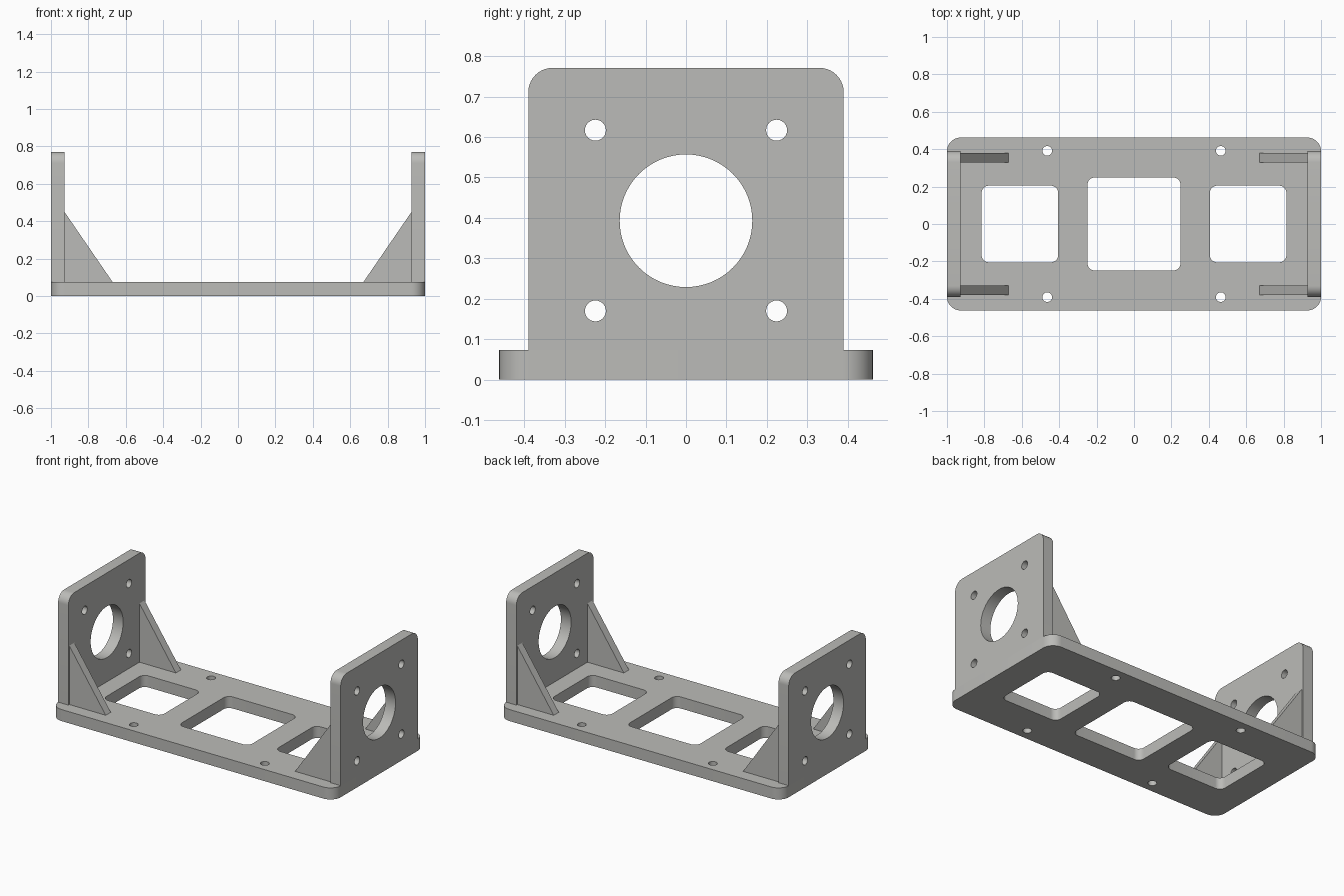
import bpy, bmesh, math
from mathutils import Matrix, Vector

if "Cube" in bpy.data.objects:
    bpy.data.objects.remove(bpy.data.objects["Cube"])

metal = bpy.data.materials.new("light grey metal")
metal.diffuse_color = (0.5, 0.5, 0.48, 1)
metal.use_nodes = True
metal.node_tree.nodes["Principled BSDF"].inputs["Base Color"].default_value = metal.diffuse_color


def circle(cx, cy, r, n=48):
    return [(cx + r * math.cos(2 * math.pi * i / n), cy + r * math.sin(2 * math.pi * i / n))
            for i in range(n)]


def rounded_rect(x0, y0, x1, y1, radii, n=10):
    """Counter-clockwise outline; radii order: low-left, low-right, top-right, top-left."""
    corners = [(x0, y0, 1, 1), (x1, y0, -1, 1), (x1, y1, -1, -1), (x0, y1, 1, -1)]
    pts = []
    for k, ((x, y, sx, sy), r) in enumerate(zip(corners, radii)):
        if r == 0:
            pts.append((x, y))
            continue
        for i in range(n + 1):
            a = math.pi + (k + i / n) * math.pi / 2
            pts.append((x + sx * r + r * math.cos(a), y + sy * r + r * math.sin(a)))
    return pts


def plate(name, loops, thickness, matrix):
    """Extrude an outline with holes along local z and place it with a matrix."""
    bm = bmesh.new()
    edges = []
    for loop in loops:
        vs = [bm.verts.new((x, y, 0)) for x, y in loop]
        edges += [bm.edges.new((vs[i - 1], vs[i])) for i in range(len(vs))]
    bmesh.ops.triangle_fill(bm, edges=edges, use_beauty=True, use_dissolve=False,
                            normal=Vector((0, 0, 1)))
    top = bmesh.ops.extrude_face_region(bm, geom=bm.faces[:], use_keep_orig=True)["geom"]
    bmesh.ops.translate(bm, vec=(0, 0, thickness),
                        verts=[g for g in top if isinstance(g, bmesh.types.BMVert)])
    bm.transform(matrix)
    bmesh.ops.recalc_face_normals(bm, faces=bm.faces[:])
    mesh = bpy.data.meshes.new(name)
    bm.to_mesh(mesh)
    bm.free()
    mesh.materials.append(metal)
    obj = bpy.data.objects.new(name, mesh)
    bpy.context.collection.objects.link(obj)
    bpy.ops.object.select_all(action='DESELECT')
    obj.select_set(True)
    bpy.context.view_layer.objects.active = obj
    bpy.ops.object.shade_smooth_by_angle(angle=math.radians(30))
    return obj


BASE_T = 0.074   # base thickness
WALL_T = 0.072   # end wall thickness

# Base plate: three rounded windows and four mounting holes
base = [rounded_rect(-1, -0.462, 1, 0.462, [0.073] * 4),
        rounded_rect(-0.249, -0.249, 0.249, 0.249, [0.04] * 4)]
for s in (-1, 1):
    base.append(rounded_rect(s * 0.61 - 0.205, -0.205, s * 0.61 + 0.205, 0.205, [0.04] * 4))
    base += [circle(s * 0.464, y, 0.026, 24) for y in (-0.391, 0.391)]
plate("base_plate", base, BASE_T, Matrix())

# Local (x, y, z) to world (y, z, x) for walls, and to (x, z, -y) for braces
wall_axes = Matrix(((0, 0, 1, 0), (1, 0, 0, 0), (0, 1, 0, 0), (0, 0, 0, 1)))
brace_axes = Matrix.Rotation(math.pi / 2, 4, 'X')

for side, s in (("left", -1), ("right", 1)):
    # End wall with a large bore and four bolt holes
    wall = [rounded_rect(-0.39, BASE_T, 0.39, 0.771, [0, 0, 0.06, 0.06]),
            circle(0, 0.393, 0.164, 64)]
    wall += [circle(y, z, 0.026, 24) for y in (-0.224, 0.224) for z in (0.17, 0.617)]
    x0 = 1 - WALL_T if s > 0 else -1
    plate(side + "_end_wall", wall, WALL_T, Matrix.Translation((x0, 0, 0)) @ wall_axes)

    # Triangular braces between wall and base
    xi = s * (1 - WALL_T)
    tri = [(s * 0.67, BASE_T), (xi, BASE_T), (xi, 0.45)]
    for end, y in (("front", -0.329), ("back", 0.38)):
        plate(f"{side}_{end}_brace", [tri], 0.051,
              Matrix.Translation((0, y, 0)) @ brace_axes)
